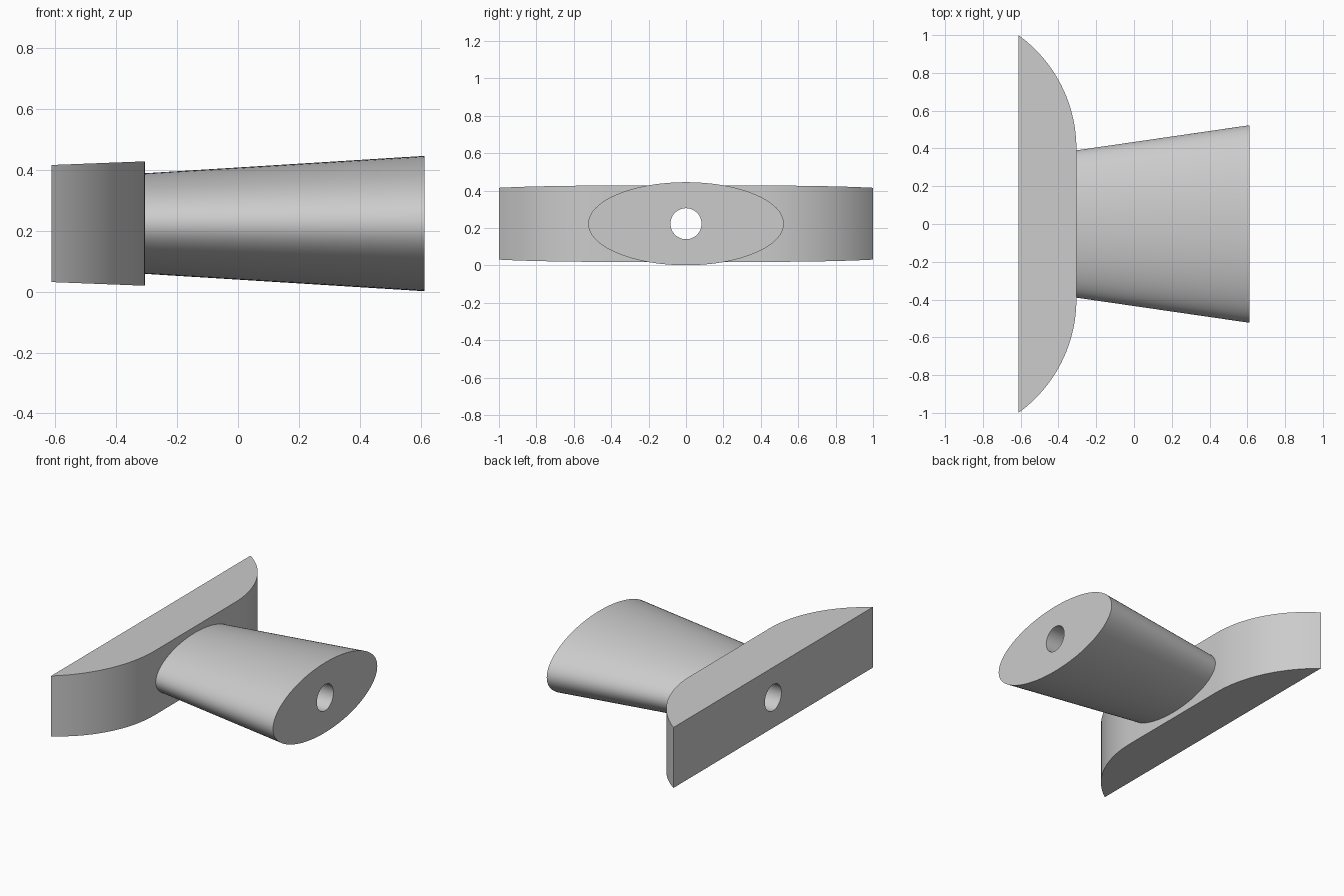
import bpy, bmesh, math

cube = bpy.data.objects.get("Cube")
if cube:
    bpy.data.objects.remove(cube, do_unlink=True)

AXIS_Z = 0.223                 # height of the common centre line
X_BACK, X_JOINT, X_END = -0.612, -0.305, 0.612

grey = bpy.data.materials.new("plain grey")
grey.use_nodes = True
colour = (0.6, 0.6, 0.6, 1)
grey.diffuse_color = colour
grey.node_tree.nodes["Principled BSDF"].inputs["Base Color"].default_value = colour


def loft(name, first, second):
    """Solid between two matching closed loops of points."""
    bm = bmesh.new()
    a = [bm.verts.new(p) for p in first]
    b = [bm.verts.new(p) for p in second]
    bm.faces.new(a)
    bm.faces.new(b)
    n = len(a)
    for i in range(n):
        j = (i + 1) % n
        bm.faces.new((a[i], a[j], b[j], b[i]))
    bmesh.ops.recalc_face_normals(bm, faces=bm.faces[:])
    mesh = bpy.data.meshes.new(name)
    bm.to_mesh(mesh)
    bm.free()
    mesh.materials.append(grey)
    obj = bpy.data.objects.new(name, mesh)
    bpy.context.collection.objects.link(obj)
    return obj


def ellipse(x, ry, rz, count=96):
    steps = [2 * math.pi * i / count for i in range(count)]
    return [(x, ry * math.cos(t), AXIS_Z + rz * math.sin(t)) for t in steps]


# Mounting plate: flat middle, rounded shoulders, slightly thicker at the joint
flat, depth = 0.4, X_JOINT - X_BACK
radius = (depth ** 2 + (1 - flat) ** 2) / (2 * depth)
sweep = math.asin((1 - flat) / radius)
shoulder = [(X_JOINT - radius * (1 - math.cos(sweep * i / 24)),
             flat + radius * math.sin(sweep * i / 24)) for i in range(25)]
outline = shoulder[::-1] + [(x, -y) for x, y in shoulder]


def plate_loop(side):
    return [(x, y, AXIS_Z + side * (0.192 + 0.012 * (x - X_BACK) / depth))
            for x, y in outline]


plate = loft("mounting_plate", plate_loop(-1), plate_loop(1))

# Flared oval arm
arm = loft("flared_arm", ellipse(X_JOINT, 0.39, 0.165), ellipse(X_END, 0.523, 0.222))

# Round bore through both parts
cutter = loft("bore_cutter", ellipse(-1, 0.083, 0.083, 48), ellipse(1, 0.083, 0.083, 48))
cutter.hide_render = True
for part in (plate, arm):
    bore = part.modifiers.new("bore", "BOOLEAN")
    bore.operation = "DIFFERENCE"
    bore.solver = "EXACT"
    bore.object = cutter
    bpy.ops.object.select_all(action="DESELECT")
    part.select_set(True)
    bpy.context.view_layer.objects.active = part
    bpy.ops.object.modifier_apply(modifier=bore.name)
    bpy.ops.object.shade_smooth_by_angle(angle=math.radians(30))
bpy.data.objects.remove(cutter, do_unlink=True)
